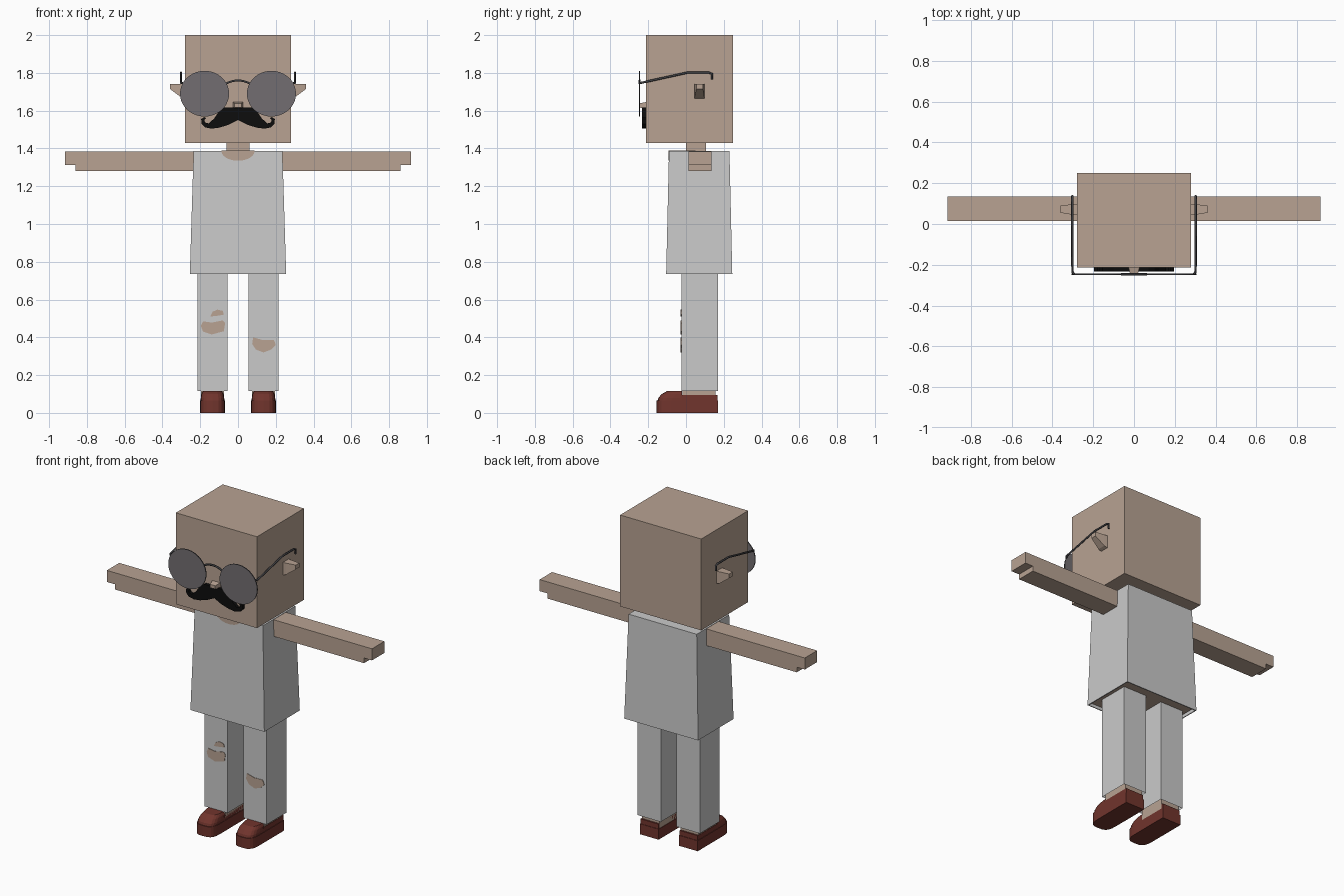
import bpy, bmesh, math

if "Cube" in bpy.data.objects:
    bpy.data.objects.remove(bpy.data.objects["Cube"])


def material(name, rgb):
    m = bpy.data.materials.new(name)
    m.use_nodes = True
    m.diffuse_color = (*rgb, 1)
    m.node_tree.nodes["Principled BSDF"].inputs["Base Color"].default_value = (*rgb, 1)
    return m


skin = material("skin", (0.48, 0.365, 0.29))
cloth = material("pale grey cloth", (0.59, 0.59, 0.59))
leather = material("red brown leather", (0.165, 0.035, 0.026))
glass = material("grey lens", (0.17, 0.155, 0.165))
metal = material("dark metal", (0.05, 0.05, 0.055))
black = material("black hair", (0.004, 0.004, 0.004))


def loft(name, rings, mat, bottom=True, top=True):
    """Join rings of equal point counts into one flat-faced solid."""
    bm = bmesh.new()
    loops = [[bm.verts.new(p) for p in ring] for ring in rings]
    n = len(loops[0])
    for a, b in zip(loops, loops[1:]):
        for i in range(n):
            j = (i + 1) % n
            bm.faces.new((a[i], a[j], b[j], b[i]))
    if bottom:
        bm.faces.new(loops[0][::-1])
    if top:
        bm.faces.new(loops[-1])
    bmesh.ops.recalc_face_normals(bm, faces=bm.faces)
    mesh = bpy.data.meshes.new(name)
    bm.to_mesh(mesh)
    bm.free()
    mesh.materials.append(mat)
    ob = bpy.data.objects.new(name, mesh)
    bpy.context.collection.objects.link(ob)
    return ob


def rect(x0, x1, y0, y1, z):
    return [(x0, y0, z), (x1, y0, z), (x1, y1, z), (x0, y1, z)]


def box(name, x, y, z, mat, **caps):
    return loft(name, [rect(*x, *y, z[0]), rect(*x, *y, z[1])], mat, **caps)


def plate(name, outline, y0, y1, mat):
    """Extrude a front outline of (x, z) points along y."""
    return loft(name, [[(x, y, z) for x, z in outline] for y in (y0, y1)], mat)


def wire(name, points, radius):
    cu = bpy.data.curves.new(name, "CURVE")
    cu.dimensions = "3D"
    cu.bevel_depth = radius
    cu.bevel_resolution = 1
    cu.use_fill_caps = True
    sp = cu.splines.new("POLY")
    sp.points.add(len(points) - 1)
    for p, co in zip(sp.points, points):
        p.co = (*co, 1)
    cu.materials.append(metal)
    ob = bpy.data.objects.new(name, cu)
    bpy.context.collection.objects.link(ob)


def span(s, a, b):
    """Mirror an x range to side s, keeping it ascending."""
    return tuple(sorted((s * a, s * b)))


# Head, neck and torso
box("head", (-0.28, 0.28), (-0.213, 0.25), (1.43, 2.0), skin)
box("neck", (-0.06, 0.06), (0.0, 0.105), (1.33, 1.44), skin)
loft("torso", [rect(-0.243, 0.243, -0.094, 0.234, 0.75),
               rect(-0.225, 0.225, -0.08, 0.22, 1.37)], skin)

# Shirt: tapered shell, open at the hem
shirt = loft("shirt", [rect(-0.255, 0.255, -0.105, 0.245, 0.735),
                       rect(-0.235, 0.235, -0.09, 0.23, 1.386)], cloth, bottom=False)
shell = shirt.modifiers.new("thickness", "SOLIDIFY")
shell.thickness = 0.008
shell.offset = -1

# Scooped neckline, front and top
scoop = [(0.088 * math.cos(t), 1.387 - 0.052 * math.sin(t))
         for t in [math.pi * i / 12 for i in range(13)]]
plate("neckline_front", scoop, -0.0935, -0.087, skin)
box("neckline_top", (-0.088, 0.088), (-0.0935, 0.05), (1.382, 1.388), skin)

# Nose
loft("nose", [[(x * w, y, z) for x, z in ((-1, z0), (1, z0), (1, z1), (-1, z1))]
              for w, y, z0, z1 in ((0.028, -0.21, 1.61, 1.646),
                                   (0.018, -0.25, 1.617, 1.638))], skin)

# Moustache with curled tips
half = [(0.07, 1.618), (0.1, 1.598), (0.125, 1.56), (0.155, 1.532), (0.175, 1.538),
        (0.178, 1.55), (0.168, 1.56), (0.18, 1.566), (0.195, 1.555), (0.193, 1.53),
        (0.175, 1.512), (0.14, 1.505), (0.1, 1.51), (0.05, 1.525)]
plate("moustache", half + [(0, 1.55)] + [(-x, z) for x, z in reversed(half)],
      -0.234, -0.21, black)

# Glasses
for s, side in ((1, "left"), (-1, "right")):
    ring = [(s * 0.177 + 0.13 * math.cos(t), 1.69 + 0.121 * math.sin(t))
            for t in [math.tau * i / 40 for i in range(40)]]
    lens = plate(side + "_lens", ring, -0.249, -0.243, glass)
    lens.data.materials.append(metal)
    for f in lens.data.polygons:
        f.material_index = 0 if abs(f.normal.y) > 0.5 else 1
    x = s * 0.302
    wire(side + "_temple", [(x - s * 0.008, -0.245, 1.745), (x, -0.235, 1.748),
                            (x, 0.01, 1.802), (x, 0.12, 1.802),
                            (x, 0.137, 1.795), (x, 0.137, 1.765)], 0.006)
wire("glasses_bridge", [(0.062 * i / 5, -0.246, 1.76 - 0.016 * (i / 5) ** 2)
                        for i in range(-5, 6)], 0.006)


# Shoe cross-section seen from above, with a rounded toe
def shoe_ring(cx, w, front, back, z):
    toe = 0.075
    arc = [(cx + w * math.copysign(abs(math.cos(t)) ** 0.6, math.cos(t)),
            front + toe * (1 - math.sin(t) ** 0.8), z)
           for t in [math.pi * i / 10 for i in range(1, 10)]]
    return [(cx + w, back, z), (cx + w, front + toe, z)] + arc + [
        (cx - w, front + toe, z), (cx - w, back, z)]


# Limbs, ears and shoes, mirrored
for s, side in ((1, "left"), (-1, "right")):
    # Ear: tapers outward and slopes up underneath
    loft(side + "_ear", [[(s * x, y0, z0), (s * x, y1, z0), (s * x, y1, z1), (s * x, y0, z1)]
                         for x, y0, y1, z0, z1 in ((0.27, 0.045, 0.1, 1.66, 1.742),
                                                   (0.3, 0.045, 0.097, 1.67, 1.742),
                                                   (0.36, 0.055, 0.09, 1.715, 1.742))], skin)
    # Arm with a stepped hand end
    profile = [(0.22, 1.28), (0.86, 1.28), (0.86, 1.312), (0.915, 1.312),
               (0.915, 1.384), (0.22, 1.384)]
    plate(side + "_arm", [(s * x, z) for x, z in profile], 0.014, 0.136, skin)
    # Leg inside an open trouser tube
    box(side + "_leg", span(s, 0.073, 0.195), (-0.018, 0.157), (0.05, 0.75), skin)
    box(side + "_trouser", span(s, 0.055, 0.215), (-0.025, 0.17), (0.115, 0.755),
        cloth, bottom=False)
    # Shoe: sole, heel and toe cap
    cx = s * 0.135
    loft(side + "_sole", [shoe_ring(cx, 0.065, -0.155, 0.17, z) for z in (0, 0.065)], leather)
    box(side + "_heel", (cx - 0.062, cx + 0.062), (-0.03, 0.167), (0.06, 0.095), leather)
    loft(side + "_toe_cap", [shoe_ring(cx, w, f, -0.02, z)
                             for w, f, z in ((0.063, -0.152, 0.06), (0.062, -0.146, 0.08),
                                             (0.058, -0.128, 0.1), (0.05, -0.1, 0.116))],
         leather)

# Ripped knees showing skin
rips = {
    "right_knee_rip": [(-0.185, 0.485), (-0.14, 0.478), (-0.08, 0.49), (-0.068, 0.475),
                       (-0.075, 0.432), (-0.14, 0.415), (-0.185, 0.43), (-0.197, 0.46)],
    "right_small_rip": [(-0.147, 0.51), (-0.135, 0.535), (-0.11, 0.547), (-0.08, 0.54),
                        (-0.075, 0.52), (-0.11, 0.514)],
    "left_knee_rip": [(0.08, 0.4), (0.13, 0.386), (0.19, 0.387), (0.2, 0.36),
                      (0.175, 0.335), (0.135, 0.32), (0.095, 0.335), (0.075, 0.365)],
}
for name, outline in rips.items():
    plate(name, outline, -0.028, -0.022, skin)
